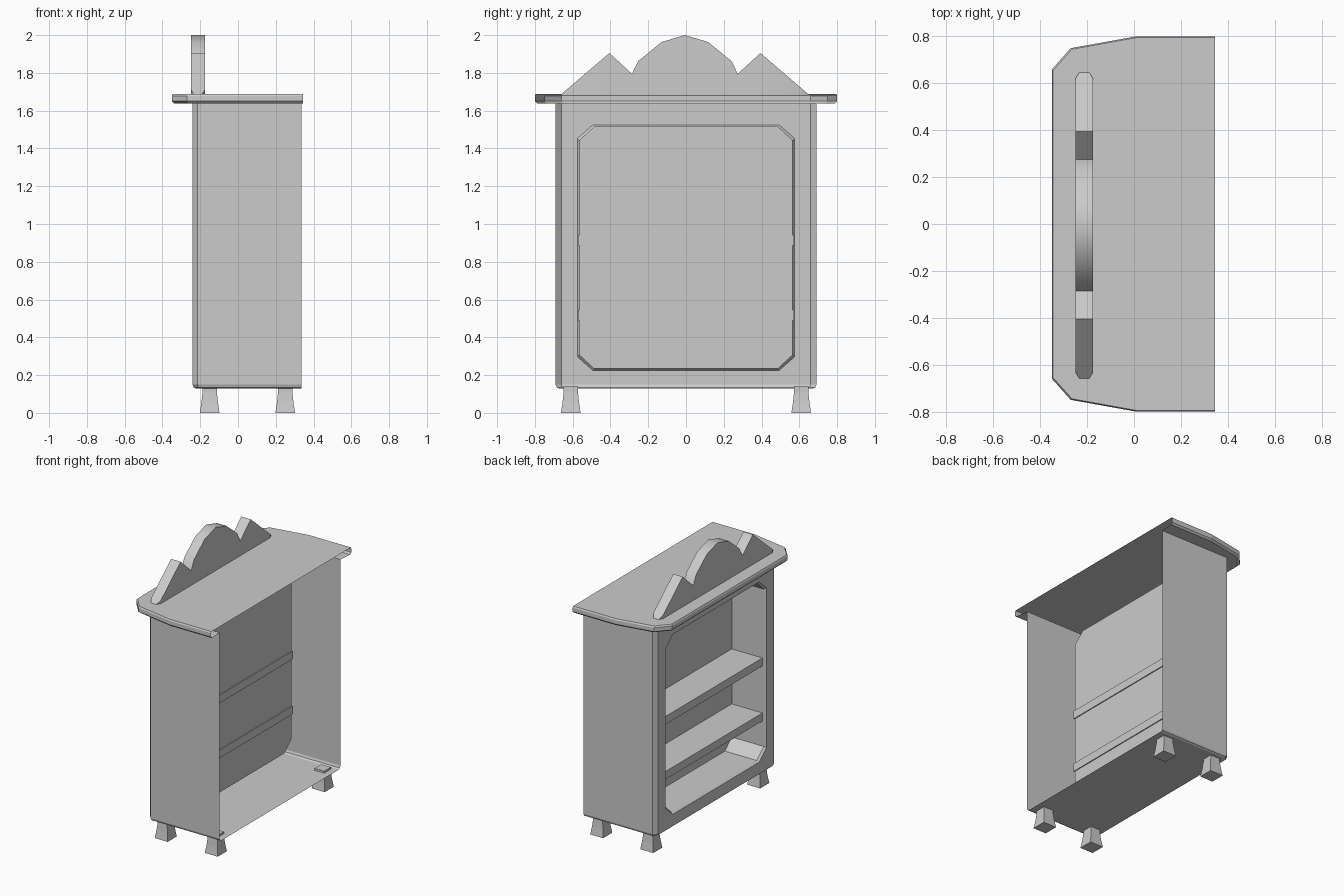
import bpy, bmesh

if "Cube" in bpy.data.objects:
    bpy.data.objects.remove(bpy.data.objects["Cube"])


def finish(bm, name, smooth=False):
    bmesh.ops.remove_doubles(bm, verts=bm.verts, dist=0.0001)
    bmesh.ops.recalc_face_normals(bm, faces=bm.faces)
    me = bpy.data.meshes.new(name)
    bm.to_mesh(me)
    bm.free()
    ob = bpy.data.objects.new(name, me)
    bpy.context.collection.objects.link(ob)
    if smooth:
        bpy.ops.object.select_all(action='DESELECT')
        bpy.context.view_layer.objects.active = ob
        ob.select_set(True)
        bpy.ops.object.shade_smooth_by_angle(angle=0.6)
    return ob


def mirrored(half):
    return half + [(x, -y) for x, y in reversed(half)]


def ring(bm, half, z, inset=0.0):
    # open outline: back edge stays in place, sides and front move inwards
    pts = [(x if i == 0 else x + (inset if x < -0.1 else 0), y - inset)
           for i, (x, y) in enumerate(half)]
    return [bm.verts.new((x, y, z)) for x, y in mirrored(pts)]


def bridge(bm, a, b, closed=False, skip=None):
    n = len(a)
    for i in range(n if closed else n - 1):
        if i != skip:
            j = (i + 1) % n
            bm.faces.new((a[i], a[j], b[j], b[i]))


def box(name, x0, x1, y0, y1, z0, z1):
    bm = bmesh.new()
    bmesh.ops.create_cube(bm, size=1)
    for v in bm.verts:
        v.co = ((x0 + x1) / 2 + v.co.x * (x1 - x0),
                (y0 + y1) / 2 + v.co.y * (y1 - y0),
                (z0 + z1) / 2 + v.co.z * (z1 - z0))
    return finish(bm, name)


BODY = [(0.335, 0.69), (0.0, 0.69), (-0.215, 0.69), (-0.24, 0.66)]
TOP = [(0.345, 0.80), (0.01, 0.80), (-0.27, 0.75), (-0.35, 0.66)]

# Cabinet shell: open at the back, octagonal opening leading to a recess
bm = bmesh.new()
r0 = ring(bm, BODY, 0.128, 0.02)
r1 = ring(bm, BODY, 0.135, 0.006)
r2 = ring(bm, BODY, 0.15)
r3 = ring(bm, BODY, 1.638)
bm.faces.new(r0)
bridge(bm, r0, r1)
bridge(bm, r1, r2)
bridge(bm, r2, r3, skip=3)


def octagon(x, g):
    w, c, lo, hi = 0.565 + g, 0.487 + g * 0.6, 0.235 - g, 1.515 + g
    k = 0.072
    pts = [(c, lo), (w, lo + k), (w, hi - k), (c, hi),
           (-c, hi), (-w, hi - k), (-w, lo + k), (-c, lo)]
    return [bm.verts.new((x, y, z)) for y, z in pts]


rim = octagon(-0.24, 0.01)
lip = octagon(-0.225, 0.0)
back = octagon(0.03, 0.0)
corners = [r2[3], r3[3], r3[4], r2[4]]
for i, c in enumerate(corners):
    a, b, d = rim[2 * i], rim[2 * i + 1], rim[(2 * i + 2) % 8]
    bm.faces.new((c, a, b))
    bm.faces.new((c, b, d, corners[(i + 1) % 4]))
bridge(bm, rim, lip, True)
bridge(bm, lip, back, True)
bm.faces.new(back)
finish(bm, "cabinet_body")

# Overhanging top: hollow sheet, open at the back
bm = bmesh.new()
rings = [ring(bm, BODY, 1.638), ring(bm, TOP, 1.638, 0.012), ring(bm, TOP, 1.65),
         ring(bm, TOP, 1.678), ring(bm, TOP, 1.688, 0.005)]
for a, b in zip(rings, rings[1:]):
    bridge(bm, a, b)
bm.faces.new(rings[-1])
finish(bm, "cabinet_top")

# Shelves
for name, z in (("lower_shelf", 0.488), ("upper_shelf", 0.885)):
    box(name, -0.215, 0.037, -0.572, 0.572, z, z + 0.058)

# Decorative crest: (y, z, half thickness), narrowing at the ends
half = [(0.655, 1.686, 0.02), (0.625, 1.712, 0.038), (0.40, 1.905, 0.038),
        (0.28, 1.795, 0.038), (0.247, 1.862, 0.038), (0.124, 1.963, 0.038)]
prof = half + [(0, 2.0, 0.038)] + [(-y, z, t) for y, z, t in reversed(half)]
bm = bmesh.new()
cols = []
for y, z, t in prof:
    y -= 0.006
    cols.append([bm.verts.new((-0.212 + s * t, y, h))
                 for s, h in ((-1, 1.68), (-1, z), (1, z), (1, 1.68))])
for a, b in zip(cols, cols[1:]):
    bridge(bm, a, b, True)
bm.faces.new(cols[0])
bm.faces.new(cols[-1])
finish(bm, "crest", smooth=True)

# Flared feet
for xn, x in (("front", -0.15), ("back", 0.25)):
    for yn, y in (("left", 0.61), ("right", -0.61)):
        bm = bmesh.new()
        loops = []
        for z, r in ((0, 0.052), (0.06, 0.043), (0.11, 0.038), (0.143, 0.038)):
            loops.append([bm.verts.new((x + sx * r, y + sy * r, z))
                          for sx, sy in ((-1, -1), (1, -1), (1, 1), (-1, 1))])
        for a, b in zip(loops, loops[1:]):
            bridge(bm, a, b, True)
        bm.faces.new(loops[0])
        bm.faces.new(loops[-1])
        finish(bm, f"{xn}_{yn}_foot")
